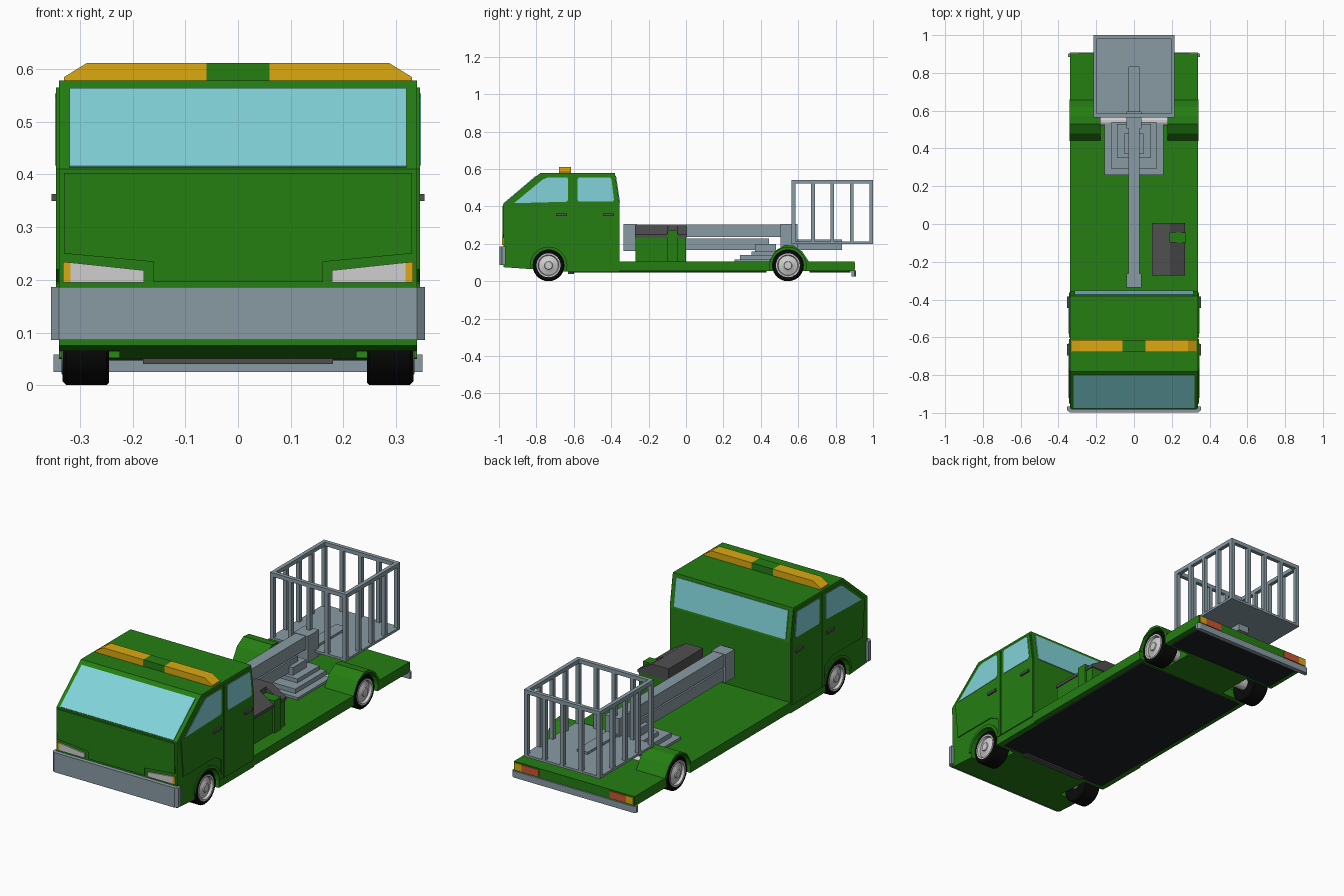
import bpy, bmesh, math
from mathutils import Vector

if "Cube" in bpy.data.objects:
    bpy.data.objects.remove(bpy.data.objects["Cube"])


def material(name, rgb):
    m = bpy.data.materials.new(name)
    m.diffuse_color = (*rgb, 1)
    m.use_nodes = True
    m.node_tree.nodes["Principled BSDF"].inputs["Base Color"].default_value = m.diffuse_color
    return m


GREEN = material("green paint", (0.018, 0.21, 0.006))
STEEL = material("blue grey steel", (0.25, 0.33, 0.37))
GLASS = material("cyan glass", (0.22, 0.65, 0.69))
AMBER = material("amber", (0.72, 0.40, 0.005))
LIGHT = material("light grey", (0.62, 0.62, 0.62))
BLACK = material("black rubber", (0.003, 0.003, 0.003))
DARK = material("dark grey", (0.08, 0.08, 0.08))
UNDER = material("underside black", (0.012, 0.015, 0.018))
RED = material("orange red", (0.60, 0.09, 0.03))


def finish(name, bm, mat):
    bmesh.ops.recalc_face_normals(bm, faces=bm.faces[:])
    me = bpy.data.meshes.new(name)
    bm.to_mesh(me)
    bm.free()
    me.materials.append(mat)
    ob = bpy.data.objects.new(name, me)
    bpy.context.collection.objects.link(ob)
    return ob


def prism(name, pts, axis, a, b, mat):
    """Extrude a 2D outline along an axis from a to b (x: yz, y: xz, z: xy)."""
    def place(p, t):
        return {"x": (t, p[0], p[1]), "y": (p[0], t, p[1]), "z": (p[0], p[1], t)}[axis]
    bm = bmesh.new()
    lo = [bm.verts.new(place(p, a)) for p in pts]
    hi = [bm.verts.new(place(p, b)) for p in pts]
    bm.faces.new(lo)
    bm.faces.new(hi)
    for i in range(len(pts)):
        j = (i + 1) % len(pts)
        bm.faces.new((lo[i], lo[j], hi[j], hi[i]))
    return finish(name, bm, mat)


def box(name, x, y, z, mat):
    return prism(name, [(x[0], y[0]), (x[1], y[0]), (x[1], y[1]), (x[0], y[1])], "z", z[0], z[1], mat)


def both(name, pts, a, b, mat):
    """Side profile prism on the left and right."""
    for s, side in ((1, "right"), (-1, "left")):
        prism(f"{name}_{side}", pts, "x", s * a, s * b, mat)


def both_front(name, pts, a, b, mat):
    for s, side in ((1, "right"), (-1, "left")):
        prism(f"{name}_{side}", [(s * p[0], p[1]) for p in pts], "y", a, b, mat)


def arc(cy, cz, r, a0, a1, n):
    return [(cy + r * math.cos(math.radians(a0 + (a1 - a0) * i / n)),
             cz + r * math.sin(math.radians(a0 + (a1 - a0) * i / n))) for i in range(n + 1)]


def lathe(name, prof, side, cy, cz, mat, n=28):
    """Spin an (r, x) profile about the axle line."""
    bm = bmesh.new()
    vs = [bm.verts.new((side * x, cy, cz + r)) for r, x in prof]
    es = [bm.edges.new(e) for e in zip(vs, vs[1:])]
    bmesh.ops.spin(bm, geom=vs + es, cent=(0, cy, cz), axis=(1, 0, 0), angle=math.tau,
                   steps=n, use_duplicate=False)
    bmesh.ops.remove_doubles(bm, verts=bm.verts[:], dist=0.0002)
    ob = finish(name, bm, mat)
    bpy.context.view_layer.objects.active = ob
    ob.select_set(True)
    bpy.ops.object.shade_smooth_by_angle(angle=math.radians(35))
    ob.select_set(False)
    return ob


def cut(ob, cutter):
    mod = ob.modifiers.new("cut", "BOOLEAN")
    mod.operation, mod.solver, mod.object = "DIFFERENCE", "EXACT", cutter
    bpy.context.view_layer.update()
    me = bpy.data.meshes.new_from_object(ob.evaluated_get(bpy.context.evaluated_depsgraph_get()))
    ob.modifiers.clear()
    ob.data = me
    bpy.data.objects.remove(cutter)


FRONT_Y, REAR_Y, WZ = -0.735, 0.545, 0.085

# Cab shell and flat bed, with wheel wells
cab = prism("cab", [(-0.975, 0.075), (-0.978, 0.41), (-0.78, 0.578), (-0.38, 0.578),
                    (-0.355, 0.41), (-0.355, 0.05), (-0.62, 0.05), (-0.83, 0.065)], "x", -0.34, 0.34, GREEN)
bed = box("flat_bed", (-0.34, 0.34), (-0.356, 0.9), (0.055, 0.105), GREEN)
for s in (1, -1):
    cut(cab, prism("well", arc(FRONT_Y, WZ, 0.098, 0, 360, 24)[:-1], "x", s * 0.225, s * 0.4, GREEN))
    cut(bed, prism("well", arc(REAR_Y, WZ, 0.098, 0, 360, 24)[:-1], "x", s * 0.185, s * 0.4, GREEN))
box("underplate_front", (-0.31, 0.31), (-0.62, 0.43), (0.047, 0.056), UNDER)
box("underplate_rear", (-0.31, 0.31), (0.66, 0.88), (0.047, 0.056), UNDER)
prism("front_chin", [(-0.18, 0.04), (0.18, 0.04), (0.18, 0.07), (-0.18, 0.07)], "y", -0.63, -0.60, DARK)

# Rear fenders: faceted arch with inner wall
outer = [(0.44, 0.1), (0.48, 0.165), (0.53, 0.194), (0.575, 0.19), (0.62, 0.16), (0.66, 0.1)]
both("rear_fender", outer + arc(REAR_Y, WZ, 0.096, 9, 171, 10), 0.18, 0.341, GREEN)
both("rear_fender_wall", outer, 0.178, 0.186, GREEN)
# Front arch lips
both("front_arch_lip", arc(FRONT_Y, WZ, 0.112, 5, 175, 12) + arc(FRONT_Y, WZ, 0.097, 175, 5, 12),
     0.33, 0.345, GREEN)

# Doors, side windows and handles
both("front_door", [(-0.95, 0.41), (-0.772, 0.565), (-0.608, 0.565), (-0.608, 0.09), (-0.625, 0.09),
                    (-0.625, 0.19), (-0.68, 0.22), (-0.93, 0.22)], 0.338, 0.345, GREEN)
both("rear_door", [(-0.602, 0.565), (-0.385, 0.565), (-0.362, 0.41), (-0.362, 0.09), (-0.602, 0.09)],
     0.338, 0.345, GREEN)
both("front_side_window", [(-0.92, 0.417), (-0.765, 0.545), (-0.74, 0.554), (-0.635, 0.554), (-0.63, 0.545),
                           (-0.63, 0.432), (-0.64, 0.425)], 0.344, 0.3475, GLASS)
both("rear_side_window", [(-0.58, 0.435), (-0.58, 0.545), (-0.573, 0.554), (-0.405, 0.554), (-0.398, 0.545),
                          (-0.385, 0.435), (-0.392, 0.425), (-0.573, 0.425)], 0.344, 0.3475, GLASS)
for y in (-0.665, -0.415):
    both("door_handle", [(y - 0.03, 0.35), (y + 0.03, 0.35), (y + 0.03, 0.363), (y - 0.03, 0.363)],
         0.343, 0.354, DARK)


# Windscreen and back window: thin plates on the sloping walls
def slope_window(name, p, q, t0, t1, half):
    p, q = Vector(p), Vector(q)
    d = q - p
    n = Vector((-d.y, d.x)).normalized() * 0.004
    a, b = p + d * t0, p + d * t1
    prism(name, [a - n, b - n, b + n, a + n], "x", -half, half, GLASS)


slope_window("windscreen", (-0.978, 0.41), (-0.78, 0.578), 0.02, 0.9, 0.32)
slope_window("back_window", (-0.355, 0.41), (-0.38, 0.578), 0.06, 0.9, 0.315)

# Nose: hood panel, headlights, bumper
prism("hood_panel", [(-0.33, 0.25), (-0.33, 0.403), (0.33, 0.403), (0.33, 0.25), (0.16, 0.234), (0.16, 0.196),
                     (-0.16, 0.196), (-0.16, 0.234)], "y", -0.982, -0.97, GREEN)
both_front("headlight", [(0.178, 0.195), (0.318, 0.195), (0.318, 0.233), (0.178, 0.218)], -0.983, -0.97, LIGHT)
both_front("turn_signal", [(0.318, 0.195), (0.332, 0.195), (0.332, 0.234), (0.318, 0.233)], -0.983, -0.97, AMBER)
prism("front_bumper", [(-0.355, -0.965), (-0.355, -0.985), (-0.34, -0.997), (0.34, -0.997), (0.355, -0.985),
                       (0.355, -0.965)], "z", 0.086, 0.186, STEEL)

# Roof light bar
bar = [(0.06, 0.577), (0.33, 0.577), (0.33, 0.585), (0.286, 0.612), (0.06, 0.612)]
both_front("beacon", bar, -0.678, -0.615, AMBER)
box("beacon_centre", (-0.06, 0.06), (-0.678, -0.615), (0.577, 0.612), GREEN)

# Rear bumper and tail lights
prism("rear_bumper", [(-0.35, 0.885), (0.35, 0.885), (0.35, 0.9), (0.338, 0.908), (-0.338, 0.908), (-0.35, 0.9)],
      "z", 0.025, 0.058, STEEL)
both_front("tail_light", [(0.2, 0.064), (0.295, 0.064), (0.295, 0.099), (0.2, 0.099)], 0.897, 0.904, RED)
both_front("rear_signal", [(0.295, 0.064), (0.335, 0.064), (0.335, 0.099), (0.295, 0.099)], 0.897, 0.904, AMBER)

# Wheels and axles
for y, end in ((FRONT_Y, "front"), (REAR_Y, "rear")):
    for s, side in ((1, "right"), (-1, "left")):
        lathe(f"{end}_tyre_{side}", [(0.058, 0.315), (0.062, 0.333), (0.078, 0.333), (0.085, 0.326), (0.085, 0.25),
                                     (0.08, 0.245), (0, 0.245)], s, y, WZ, BLACK)
        lathe(f"{end}_rim_{side}", [(0.065, 0.332), (0.064, 0.335), (0.056, 0.335), (0.052, 0.322), (0.03, 0.328),
                                    (0.022, 0.333), (0.02, 0.338), (0, 0.338)], s, y, WZ, LIGHT)
prism("rear_axle", arc(REAR_Y, WZ, 0.03, 0, 360, 14)[:-1], "x", -0.25, 0.25, LIGHT)
prism("front_axle", arc(FRONT_Y, WZ, 0.022, 0, 360, 14)[:-1], "x", -0.25, 0.25, LIGHT)

# Control cabinet on the bed
box("cabinet", (0.1, 0.265), (-0.27, 0.0), (0.1, 0.235), GREEN)
lid = [(0.095, 0.235), (0.27, 0.235), (0.27, 0.25), (0.19, 0.298), (0.095, 0.298)]
prism("cabinet_lid_front", lid, "y", -0.273, -0.095, DARK)
prism("cabinet_lid_back", lid, "y", -0.045, 0.005, DARK)
box("cabinet_lid_middle", (0.095, 0.19), (-0.096, -0.044), (0.235, 0.298), DARK)
box("cabinet_post", (0.188, 0.275), (-0.1, -0.045), (0.1, 0.27), GREEN)

# Turntable and folded lift arm
box("turntable_base", (-0.155, 0.155), (0.26, 0.53), (0.104, 0.117), STEEL)
box("turntable_plate", (-0.12, 0.12), (0.29, 0.54), (0.117, 0.14), STEEL)
box("turntable_step", (-0.09, 0.09), (0.35, 0.53), (0.14, 0.16), STEEL)
box("turntable_bracket", (-0.05, 0.05), (0.37, 0.48), (0.155, 0.2), STEEL)
box("lower_arm", (-0.028, 0.028), (-0.3, 0.445), (0.168, 0.228), STEEL)
box("arm_elbow", (-0.04, 0.04), (-0.335, -0.262), (0.162, 0.305), STEEL)
box("upper_arm", (-0.03, 0.03), (-0.3, 0.54), (0.237, 0.303), STEEL)
box("arm_head", (-0.04, 0.04), (0.505, 0.595), (0.17, 0.305), STEEL)
box("basket_arm", (-0.03, 0.03), (0.56, 0.835), (0.166, 0.224), STEEL)

# Work basket: floor, top rails and posts
X, Y0, Y1, Z0, Z1, T = 0.215, 0.565, 1.0, 0.2, 0.542, 0.02
box("basket_floor", (-X, X), (Y0, Y1), (Z0, Z0 + 0.012), STEEL)
box("basket_rail_front", (-X, X), (Y0, Y0 + T), (Z1 - T, Z1), STEEL)
box("basket_rail_back", (-X, X), (Y1 - T, Y1), (Z1 - T, Z1), STEEL)
for x in (-X, X - T):
    box("basket_rail_side", (x, x + T), (Y0 + T, Y1 - T), (Z1 - T, Z1), STEEL)
for i in range(5):
    py = Y0 + (Y1 - Y0 - T) * i / 4
    px = -X + (2 * X - T) * i / 4
    for x in (-X, X - T):
        box("basket_side_post", (x, x + T), (py, py + T), (Z0 + 0.012, Z1 - T), STEEL)
    if 0 < i < 4:
        for y in (Y0, Y1 - T):
            box("basket_end_post", (px, px + T), (y, y + T), (Z0 + 0.012, Z1 - T), STEEL)
